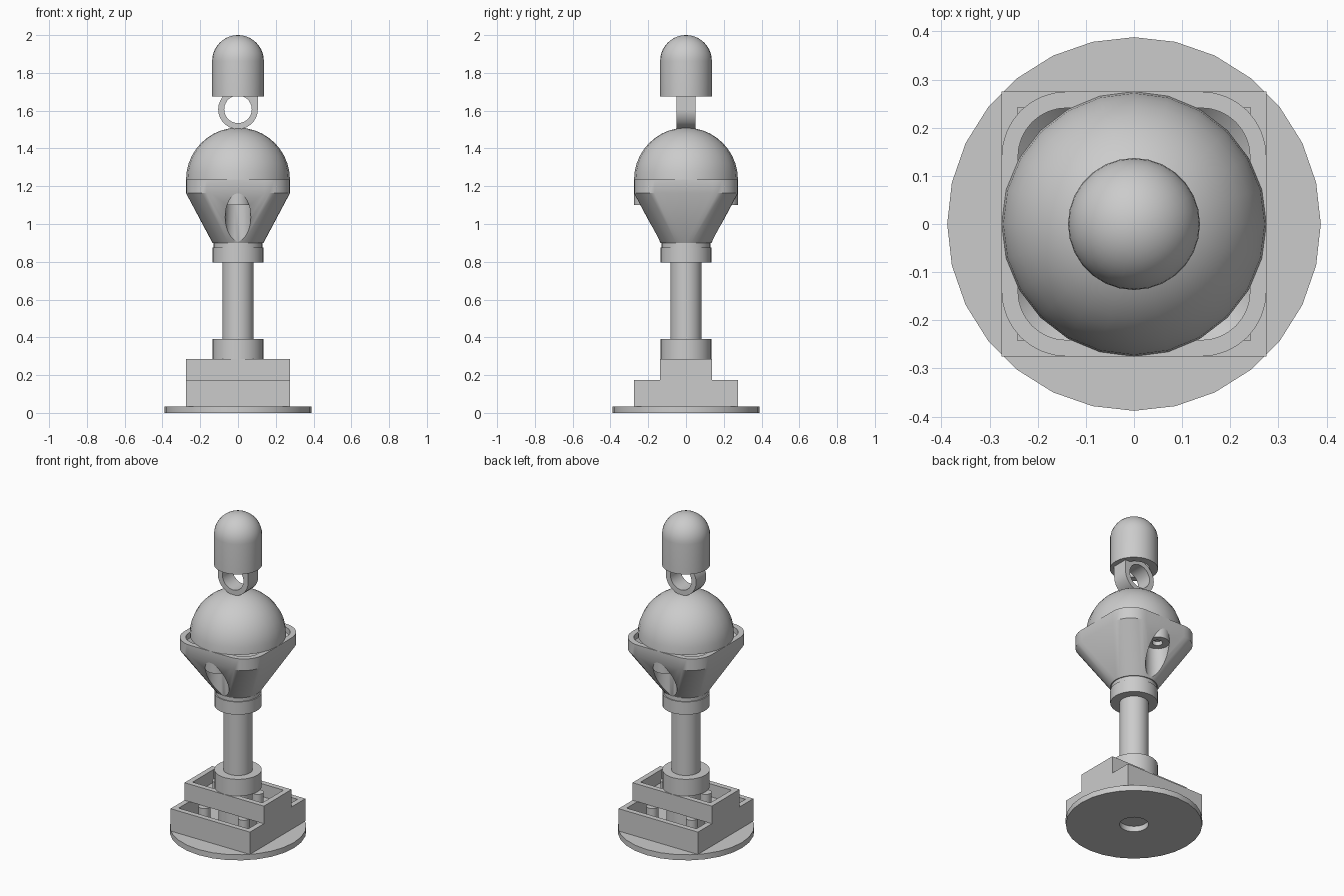
import bpy, bmesh
from math import pi, sin, cos, radians

if "Cube" in bpy.data.objects:
    bpy.data.objects.remove(bpy.data.objects["Cube"])


def finish(name, bm, smooth=True):
    bmesh.ops.remove_doubles(bm, verts=bm.verts, dist=1e-5)
    bmesh.ops.recalc_face_normals(bm, faces=bm.faces)
    me = bpy.data.meshes.new(name)
    bm.to_mesh(me)
    bm.free()
    ob = bpy.data.objects.new(name, me)
    bpy.context.collection.objects.link(ob)
    if smooth:
        me.shade_smooth()
        me.set_sharp_from_angle(angle=radians(32))
    return ob


def loft(name, rings, loop=False, smooth=True):
    """Skin a list of equal-length point rings; cap the ends or loop round."""
    bm = bmesh.new()
    vs = [[bm.verts.new(p) for p in r] for r in rings]
    pairs = list(zip(vs, vs[1:])) + ([(vs[-1], vs[0])] if loop else [])
    n = len(vs[0])
    for a, b in pairs:
        for i in range(n):
            j = (i + 1) % n
            bm.faces.new((a[i], a[j], b[j], b[i]))
    if not loop:
        bm.faces.new(vs[0])
        bm.faces.new(vs[-1])
    return finish(name, bm, smooth)


def lathe(name, profile, x=0, y=0, n=28, loop=False):
    """Turn (radius, z) points around a vertical axis at x, y."""
    rings = [[(x + r * sin(2 * pi * i / n), y + r * cos(2 * pi * i / n), z)
              for i in range(n)] for r, z in profile]
    return loft(name, rings, loop)


def tube(name, r_out, r_in, z0, z1, x=0, y=0, n=28):
    return lathe(name, [(r_out, z0), (r_out, z1), (r_in, z1), (r_in, z0)], x, y, n, True)


def post(name, r, z0, z1, x=0, y=0, n=16):
    return lathe(name, [(r, z0), (r, z1)], x, y, n)


def tray(name, hx, hy, z0, z1, wall=0.033, floor=0.03):
    def rect(a, b, z):
        return [(-a, -b, z), (a, -b, z), (a, b, z), (-a, b, z)]
    return loft(name, [rect(hx, hy, z0), rect(hx, hy, z1),
                       rect(hx - wall, hy - wall, z1),
                       rect(hx - wall, hy - wall, z0 + floor)], smooth=False)


def round_square(half, rad, z, k=8):
    c, pts = half - rad, []
    for q, (sx, sy) in enumerate([(1, 1), (-1, 1), (-1, -1), (1, -1)]):
        for i in range(k + 1):
            a = pi / 2 * (q + i / k)
            pts.append((sx * c + rad * cos(a), sy * c + rad * sin(a), z))
    return pts


# Base disc with a centre hole
tube("base_disc", 0.388, 0.082, 0, 0.035)

# Stepped open trays with posts inside
tray("lower_tray", 0.275, 0.275, 0.035, 0.175)
tray("upper_tray", 0.275, 0.137, 0.175, 0.285)
tube("lower_tray_tube", 0.11, 0.083, 0.06, 0.175)
for sx in (-1, 1):
    post("upper_tray_post", 0.034, 0.2, 0.285, sx * 0.137)
    for sy in (-1, 1):
        post("lower_tray_post", 0.034, 0.06, 0.175, sx * 0.137, sy * 0.137)

# Stem with two collars
post("stem", 0.083, 0.2, 0.86, n=28)
tube("lower_collar", 0.135, 0.082, 0.285, 0.39)
lathe("upper_collar", [(0.082, 0.795), (0.135, 0.795), (0.135, 0.875),
                       (0.129, 0.875), (0.129, 0.905), (0.082, 0.905)], loop=True)

# Bowl: round foot rising to a rounded square rim
bowl = loft("bowl", [round_square(0.135, 0.135, 0.9), round_square(0.275, 0.135, 1.163),
                     round_square(0.275, 0.135, 1.235), round_square(0.241, 0.101, 1.235),
                     round_square(0.241, 0.101, 1.2), round_square(0.16, 0.09, 1.11)])

# Front and back grooves, each ending in a hollow stud
cutters = []
for s in (-1, 1):
    c = lathe("groove_cutter", [(0.068, 0.8), (0.068, 1.1), (0.03, 1.1), (0.03, 1.125)],
              0, s * 0.207, 24)
    c.hide_render = True
    m = bowl.modifiers.new("groove", 'BOOLEAN')
    m.operation, m.solver, m.object = 'DIFFERENCE', 'EXACT', c
    cutters.append(c)
    tube("bowl_stud", 0.068, 0.03, 1.1, 1.17, 0, s * 0.207, 24)
dg = bpy.context.evaluated_depsgraph_get()
cut_mesh = bpy.data.meshes.new_from_object(bowl.evaluated_get(dg))
bowl.modifiers.clear()
bowl.data = cut_mesh
cut_mesh.shade_smooth()
cut_mesh.set_sharp_from_angle(angle=radians(32))
for c in cutters:
    bpy.data.objects.remove(c)

# Dome
arc = [pi / 2 * i / 10 for i in range(11)]
lathe("dome", [(max(0.275 * cos(a), 1e-6), 1.235 + 0.275 * sin(a)) for a in arc], n=24)

# Ring with its axis front to back, and the shank beside it
ring = tube("ring", 0.105, 0.073, -0.05, 0.05)
ring.rotation_euler = (pi / 2, 0, 0)
ring.location.z = 1.607
loft("ring_shank", [[(x, y, z) for x, y in ((x0, -0.05), (0.105, -0.05), (0.105, 0.05), (x0, 0.05))]
                    for x0, z in ((0.08, 1.607), (0.065, 1.645), (0.04, 1.69))], smooth=False)

# Domed cap with a recess underneath
lathe("cap", [(1e-6, 1.79), (0.09, 1.79), (0.09, 1.675), (0.137, 1.675)] +
      [(max(0.137 * cos(a), 1e-6), 1.863 + 0.137 * sin(a)) for a in arc], n=28)
